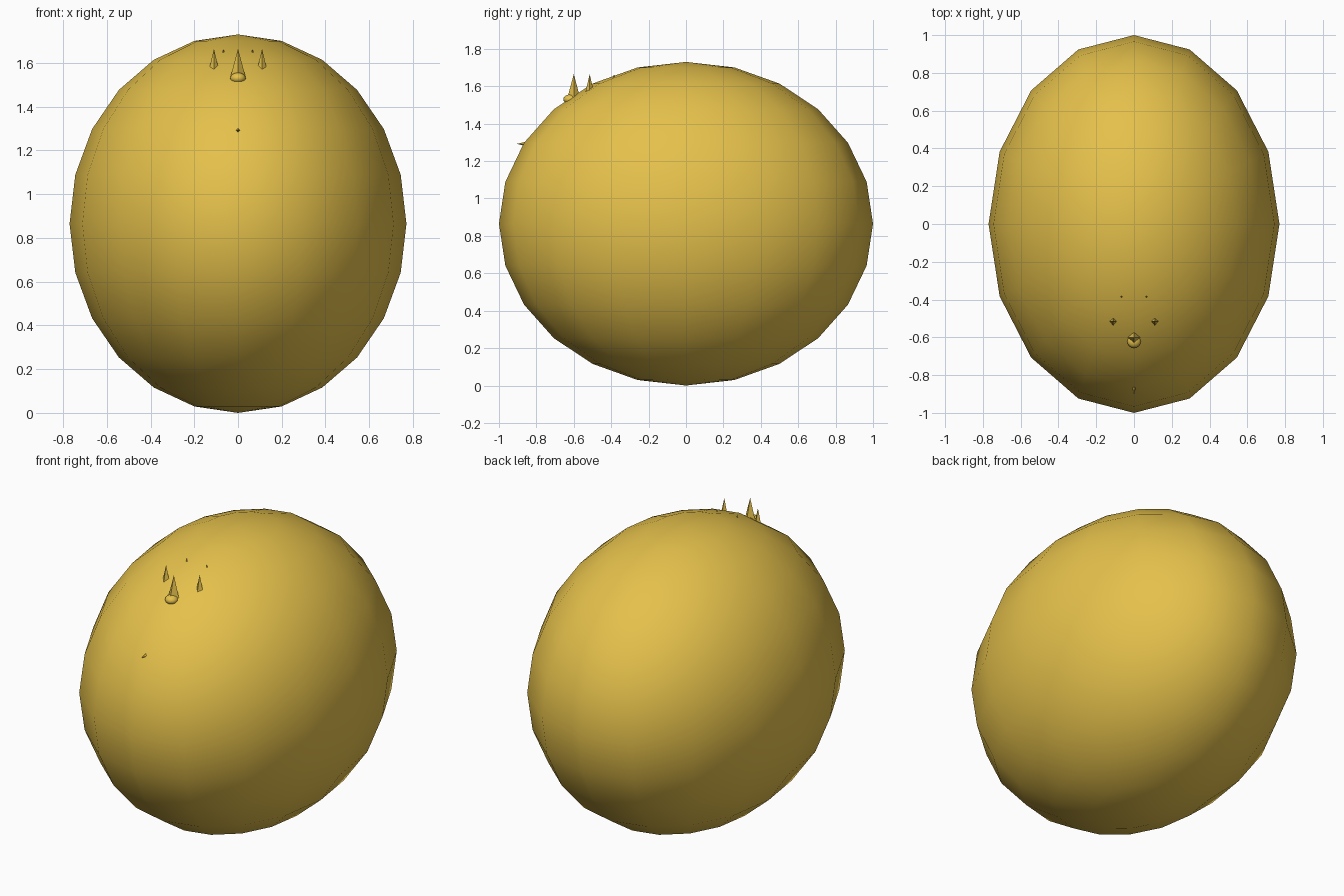
import bpy
import math

if "Cube" in bpy.data.objects:
    bpy.data.objects.remove(bpy.data.objects["Cube"], do_unlink=True)

# One golden colour for everything
gold = bpy.data.materials.new("golden_yellow")
gold.use_nodes = True
colour = (0.78, 0.53, 0.07, 1)
gold.diffuse_color = colour
gold.node_tree.nodes["Principled BSDF"].inputs["Base Color"].default_value = colour


def finish(name, smooth):
    obj = bpy.context.object
    obj.name = name
    obj.data.materials.append(gold)
    if smooth:
        bpy.ops.object.shade_smooth()
    return obj


def ellipsoid(name, centre, radii, segments, rings):
    bpy.ops.mesh.primitive_uv_sphere_add(
        segments=segments, ring_count=rings, radius=1, location=centre)
    obj = finish(name, True)
    obj.scale = radii
    return obj


def spike(name, tip, height, radius, tilt=0):
    """Four-sided spike with its tip at the given point, tilted about x."""
    x, y, z = tip
    centre = (x, y + math.sin(tilt) * height / 2, z - math.cos(tilt) * height / 2)
    bpy.ops.mesh.primitive_cone_add(
        vertices=4, radius1=radius, radius2=0, depth=height,
        location=centre, rotation=(tilt, 0, 0))
    return finish(name, False)


# Rounded body
ellipsoid("body", (0, 0, 0.865), (0.77, 1, 0.865), 16, 12)

# Crest: a bead with a central spike, and pairs shrinking toward the back
ellipsoid("crest_bead", (0, -0.62, 1.53), (0.036, 0.036, 0.026), 16, 8)
spike("crest_spike", (0, -0.6, 1.665), 0.135, 0.036)
for side, s in (("left", 1), ("right", -1)):
    spike(side + "_crest_spike", (s * 0.11, -0.515, 1.665), 0.095, 0.022)
    spike(side + "_crest_nub", (s * 0.066, -0.385, 1.665), 0.03, 0.008)

# Small forward-pointing tip on the face
spike("face_tip", (0, -0.905, 1.292), 0.05, 0.012, math.radians(90))
